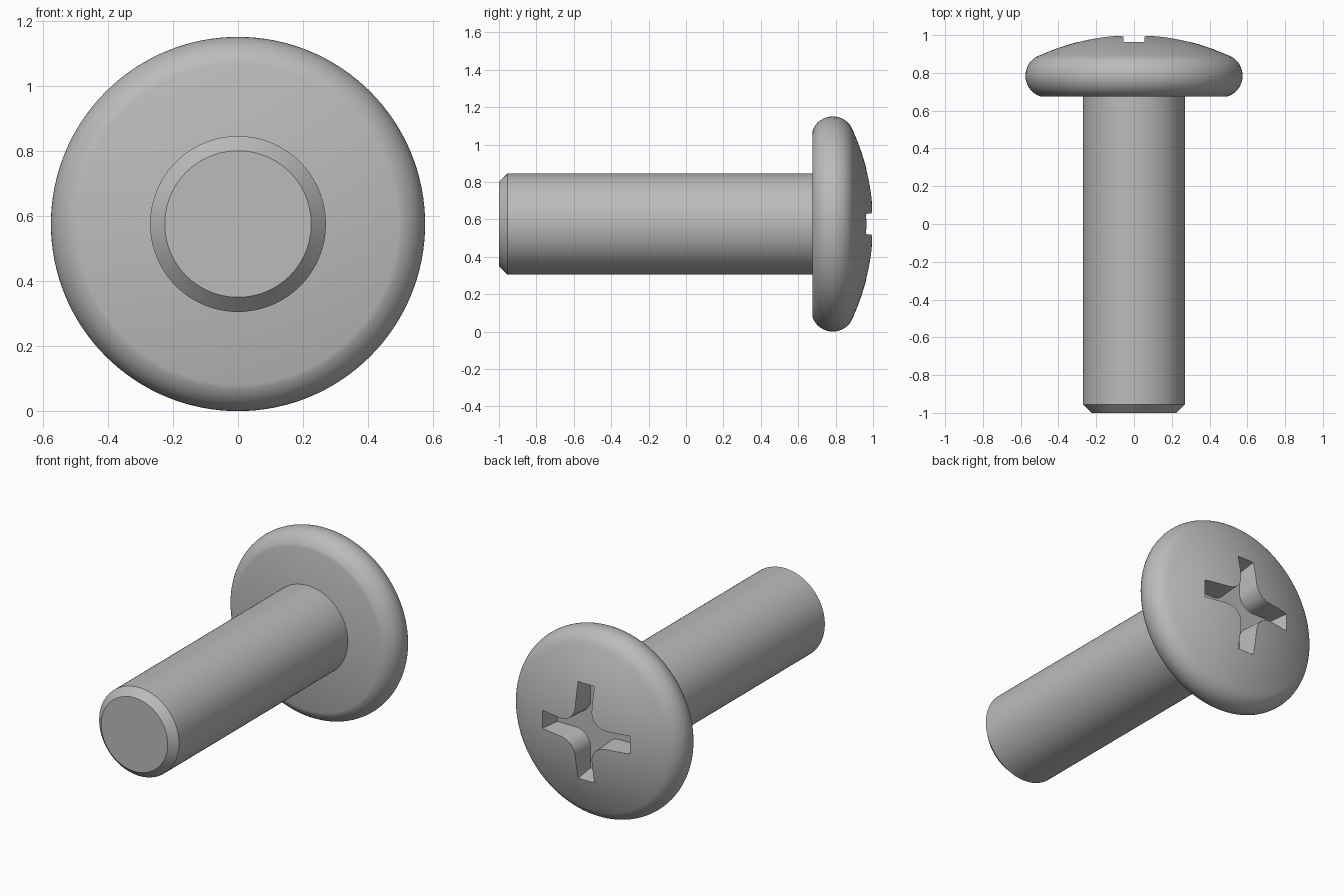
import bpy
import bmesh
from math import sin, cos, pi, radians, sqrt
from mathutils import Vector, Matrix

if "Cube" in bpy.data.objects:
    bpy.data.objects.remove(bpy.data.objects["Cube"], do_unlink=True)

HEAD_R = 0.575
AXIS = Matrix.Translation((0, 0, HEAD_R))
SEGMENTS = 128

steel = bpy.data.materials.new("grey steel")
steel.use_nodes = True
grey = (0.5, 0.5, 0.5, 1)
steel.diffuse_color = grey
steel.node_tree.nodes["Principled BSDF"].inputs["Base Color"].default_value = grey


def finish(name, bm):
    bmesh.ops.recalc_face_normals(bm, faces=bm.faces)
    mesh = bpy.data.meshes.new(name)
    bm.to_mesh(mesh)
    bm.free()
    mesh.materials.append(steel)
    obj = bpy.data.objects.new(name, mesh)
    obj.matrix_world = AXIS
    bpy.context.collection.objects.link(obj)
    return obj


def lathe(name, profile):
    """Spin (radius, y) points round the y axis."""
    bm = bmesh.new()
    verts = [bm.verts.new((r, y, 0)) for r, y in profile]
    edges = [bm.edges.new(pair) for pair in zip(verts, verts[1:])]
    bmesh.ops.spin(bm, geom=verts + edges, cent=(0, 0, 0), axis=(0, 1, 0),
                   angle=2 * pi, steps=SEGMENTS)
    bmesh.ops.remove_doubles(bm, verts=bm.verts, dist=1e-5)
    return finish(name, bm)


def smooth(obj):
    bpy.ops.object.select_all(action="DESELECT")
    obj.select_set(True)
    bpy.context.view_layer.objects.active = obj
    bpy.ops.object.shade_smooth_by_angle(angle=radians(30))


def cross_outline(reach, half, fillet, y):
    """Four-armed outline with rounded inner corners."""
    points = []
    c = half + fillet
    for quarter in range(4):
        turn = Matrix.Rotation(-quarter * pi / 2, 3, "Y")
        corner = [(reach, half)]
        for i in range(9):
            a = -pi / 2 - i * pi / 16
            corner.append((c + fillet * cos(a), c + fillet * sin(a)))
        corner.append((half, reach))
        points += [turn @ Vector((x, y, z)) for x, z in corner]
    return points


# Shaft with chamfered tip
shaft = lathe("shaft", [(0, -1), (0.225, -1), (0.27, -0.955), (0.27, 0.675)])

# Domed pan head with rounded rim
rim_y, rim_r = 0.785, 0.115
rim = []
for i in range(21):
    a = radians(-73 + i * 139 / 20)
    rim.append((HEAD_R - rim_r + rim_r * cos(a), rim_y + rim_r * sin(a)))
dome_r, apex = 1.2, 1.001
dome = []
for i in range(1, 17):
    r = rim[-1][0] * (1 - i / 16)
    dome.append((r, apex - dome_r + sqrt(dome_r ** 2 - r ** 2)))
head = lathe("head", [(0, 0.675)] + rim + dome)

# Cross recess, tapering towards its floor
bm = bmesh.new()
outer = [bm.verts.new(p) for p in cross_outline(0.31, 0.058, 0.095, 1.05)]
floor = [bm.verts.new(p) for p in cross_outline(0.275, 0.05, 0.095, 0.85)]
bm.faces.new(outer)
bm.faces.new(floor)
for i in range(len(outer)):
    j = (i + 1) % len(outer)
    bm.faces.new((outer[i], outer[j], floor[j], floor[i]))
cutter = finish("recess_cutter", bm)
cutter.hide_render = True

cut = head.modifiers.new("recess", "BOOLEAN")
cut.operation = "DIFFERENCE"
cut.solver = "EXACT"
cut.object = cutter
bpy.context.view_layer.update()
carved = bpy.data.meshes.new_from_object(
    head.evaluated_get(bpy.context.evaluated_depsgraph_get()))
head.modifiers.clear()
head.data = carved
bpy.data.objects.remove(cutter, do_unlink=True)

for part in (shaft, head):
    smooth(part)
